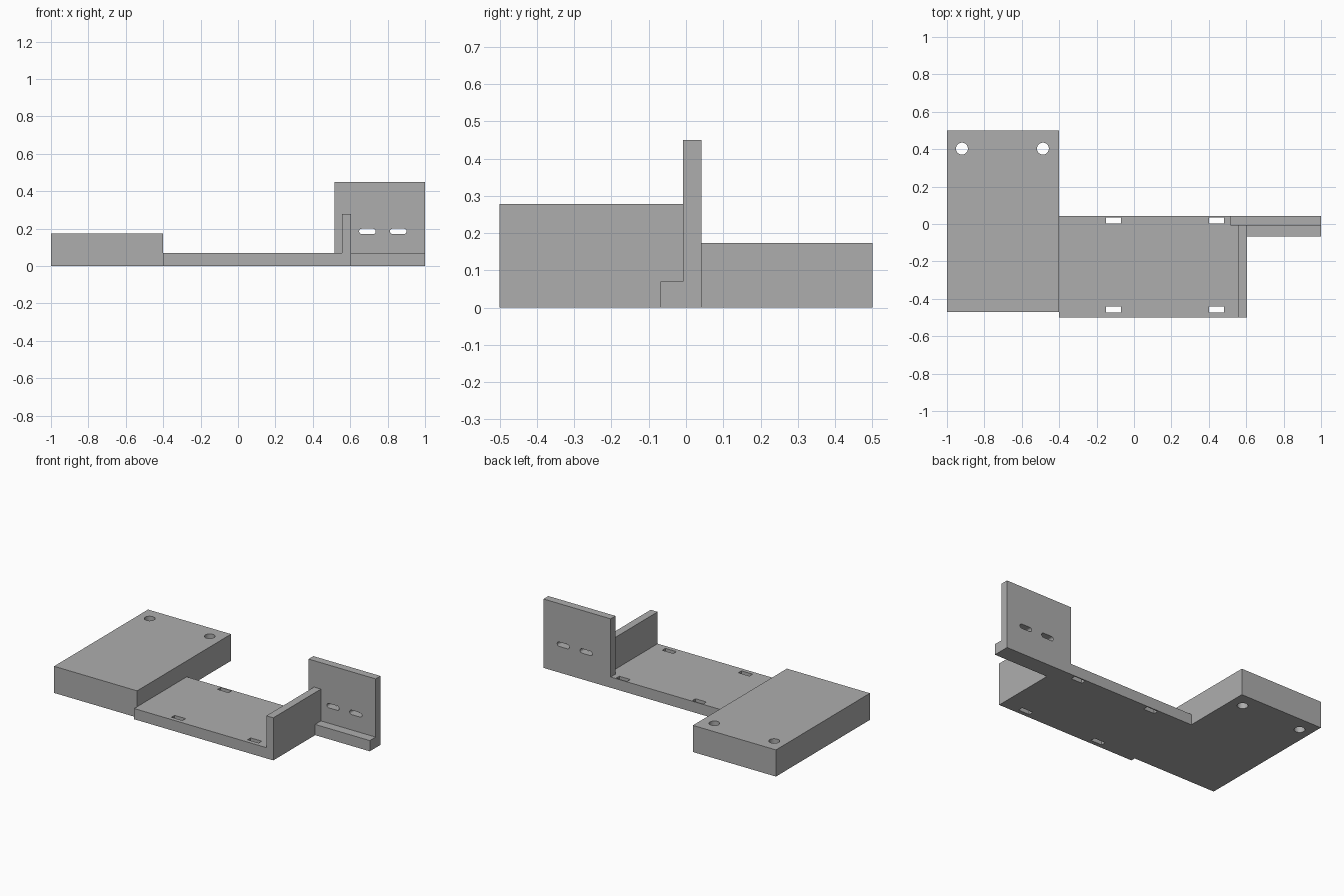
import bpy, bmesh, math
from mathutils import Matrix, Vector

cube = bpy.data.objects.get("Cube")
if cube:
    bpy.data.objects.remove(cube, do_unlink=True)

grey = bpy.data.materials.new("plain_grey")
grey.use_nodes = True
COLOUR = (0.42, 0.42, 0.42, 1)
grey.diffuse_color = COLOUR
grey.node_tree.nodes["Principled BSDF"].inputs["Base Color"].default_value = COLOUR


def prism(name, profile, start, depth, to_world=lambda u, v, w: (u, v, w)):
    """Extrude a flat profile; to_world maps (u, v, depth) to x, y, z."""
    bm = bmesh.new()
    face = bm.faces.new([bm.verts.new(to_world(u, v, start)) for u, v in profile])
    offset = Vector(to_world(0, 0, depth)) - Vector(to_world(0, 0, 0))
    ext = bmesh.ops.extrude_face_region(bm, geom=[face], use_keep_orig=True)
    bmesh.ops.translate(bm, vec=offset, verts=[g for g in ext["geom"] if isinstance(g, bmesh.types.BMVert)])
    bmesh.ops.recalc_face_normals(bm, faces=bm.faces)
    mesh = bpy.data.meshes.new(name)
    bm.to_mesh(mesh)
    bm.free()
    mesh.materials.append(grey)
    obj = bpy.data.objects.new(name, mesh)
    bpy.context.collection.objects.link(obj)
    return obj


def along_y(u, v, w):
    return (u, w, v)


def rect(x0, x1, y0, y1):
    return [(x0, y0), (x1, y0), (x1, y1), (x0, y1)]


def capsule(cx, cy, half, r, steps=12):
    """Circle stretched sideways by half on each side."""
    pts = []
    for side, a0 in ((1, -90), (-1, 90)):
        for i in range(steps + 1):
            a = math.radians(a0 + 180 * i / steps)
            pts.append((cx + side * half + r * math.cos(a), cy + r * math.sin(a)))
    return pts if half else pts[:steps] + pts[steps + 1:-1]


def combine(target, others, operation):
    """Apply boolean operations, remove the helpers and merge flat faces."""
    for other in others:
        other.hide_render = True
        mod = target.modifiers.new("combine", 'BOOLEAN')
        mod.operation, mod.object, mod.solver = operation, other, 'EXACT'
        bpy.context.view_layer.objects.active = target
        bpy.ops.object.modifier_apply(modifier=mod.name)
        bpy.data.objects.remove(other, do_unlink=True)
    bm = bmesh.new()
    bm.from_mesh(target.data)
    bmesh.ops.dissolve_limit(bm, angle_limit=0.01, verts=bm.verts, edges=bm.edges)
    bm.to_mesh(target.data)
    bm.free()


FRONT, SEAM, BACK = -0.5, -0.008, 0.042
BASE = 0.07

# Thick end block with two round holes
block = prism("end_block", rect(-1, -0.4, -0.47, 0.5), 0, 0.174)
combine(block, [prism("hole", capsule(x, 0.403, 0, 0.032), -0.1, 0.5) for x in (-0.92, -0.487)], 'DIFFERENCE')

# Tray with upright side wall, joined to the tall mounting plate and its foot
tray = prism("tray_bracket", [(-0.4, 0), (0.605, 0), (0.605, 0.278), (0.555, 0.278), (0.555, BASE), (-0.4, BASE)],
             FRONT, SEAM - FRONT, along_y)
plate = prism("mounting_plate", [(-0.4, 0), (1, 0), (1, 0.45), (0.515, 0.45), (0.515, BASE), (-0.4, BASE)],
              SEAM, BACK - SEAM, along_y)
foot = prism("foot", rect(0.605, 1, 0, BASE), -0.068, SEAM + 0.068, along_y)
combine(tray, [plate, foot], 'UNION')

# Strap slots in the tray and rounded slots in the mounting plate
cutters = [prism("strap_slot", rect(x, x + 0.08, y, y + 0.032), -0.1, 0.25)
           for x in (-0.15, 0.4) for y in (-0.473, 0.003)]
cutters += [prism("screw_slot", capsule(x, 0.185, 0.03, 0.0145), -0.05, 0.2, along_y) for x in (0.692, 0.857)]
combine(tray, cutters, 'DIFFERENCE')

# Smooth the hole walls while keeping corners sharp
for obj in (block, tray):
    bpy.ops.object.select_all(action='DESELECT')
    obj.select_set(True)
    bpy.context.view_layer.objects.active = obj
    bpy.ops.object.shade_smooth_by_angle(angle=math.radians(30))
